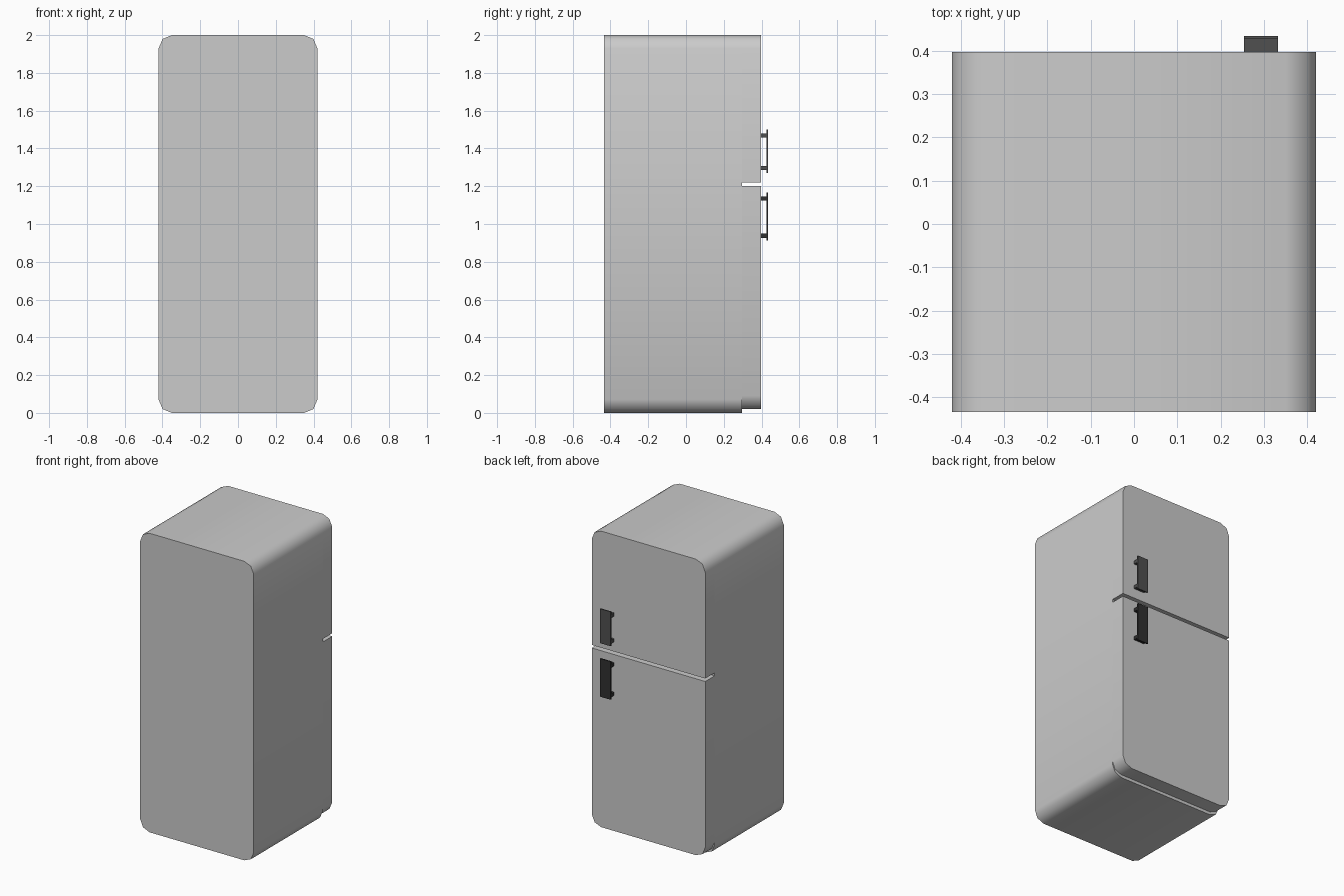
import bpy, bmesh, math

if "Cube" in bpy.data.objects:
    bpy.data.objects.remove(bpy.data.objects["Cube"])

HALF_W, RADIUS = 0.42, 0.07
BACK, SEAM, DOOR = -0.434, 0.297, 0.396


def corner(cx, cz, start, r):
    """Two-segment rounded corner."""
    return [(cx + r * math.cos(math.radians(start + a)),
             cz + r * math.sin(math.radians(start + a))) for a in (0, 45, 90)]


def slab(name, y0, y1, z0, z1, round_bottom=True, round_top=True):
    """Extrude an x-z outline with optional rounded corners along y."""
    w, r = HALF_W, RADIUS
    pts = []
    if round_top:
        pts += corner(w - r, z1 - r, 0, r) + corner(r - w, z1 - r, 90, r)
    else:
        pts += [(w, z1), (-w, z1)]
    if round_bottom:
        pts += corner(r - w, z0 + r, 180, r) + corner(w - r, z0 + r, 270, r)
    else:
        pts += [(-w, z0), (w, z0)]
    bm = bmesh.new()
    face = bm.faces.new([bm.verts.new((x, y0, z)) for x, z in pts])
    ext = bmesh.ops.extrude_face_region(bm, geom=[face], use_keep_orig=True)
    verts = [g for g in ext["geom"] if isinstance(g, bmesh.types.BMVert)]
    bmesh.ops.translate(bm, verts=verts, vec=(0, y1 - y0, 0))
    bmesh.ops.recalc_face_normals(bm, faces=bm.faces)
    obj = finish(name, bm)
    bpy.ops.object.select_all(action='DESELECT')
    obj.select_set(True)
    bpy.context.view_layer.objects.active = obj
    bpy.ops.object.shade_smooth_by_angle(angle=math.radians(50))
    return obj


def finish(name, bm):
    mesh = bpy.data.meshes.new(name)
    bm.to_mesh(mesh)
    bm.free()
    obj = bpy.data.objects.new(name, mesh)
    bpy.context.collection.objects.link(obj)
    return obj


def add_box(bm, x, y, z):
    """Box from (min, max) pairs."""
    vs = bmesh.ops.create_cube(bm, size=1)["verts"]
    for v in vs:
        v.co = [lo + (c + 0.5) * (hi - lo) for c, (lo, hi) in zip(v.co, (x, y, z))]


def handle(name, z0, z1, shade):
    """Flat grip plate held by two stand-offs."""
    bm = bmesh.new()
    x = (0.254, 0.332)
    add_box(bm, x, (0.426, 0.434), (z0, z1))
    for z in (z0 + 0.026, z1 - 0.032):
        add_box(bm, x, (DOOR - 0.002, 0.426), (z - 0.011, z + 0.011))
    obj = finish(name, bm)
    mat = bpy.data.materials.new(name + "_dark")
    mat.diffuse_color = (shade, shade, shade, 1)
    mat.use_nodes = True
    mat.node_tree.nodes["Principled BSDF"].inputs["Base Color"].default_value = mat.diffuse_color
    obj.data.materials.append(mat)


# cabinet and the two doors
slab("cabinet", BACK, SEAM, 0, 2)
slab("lower_door", SEAM, DOOR, 0.02, 1.2, round_top=False)
slab("upper_door", SEAM, DOOR, 1.22, 2, round_bottom=False)

# door handles
handle("upper_handle", 1.27, 1.5, 0.08)
handle("lower_handle", 0.912, 1.167, 0.03)
